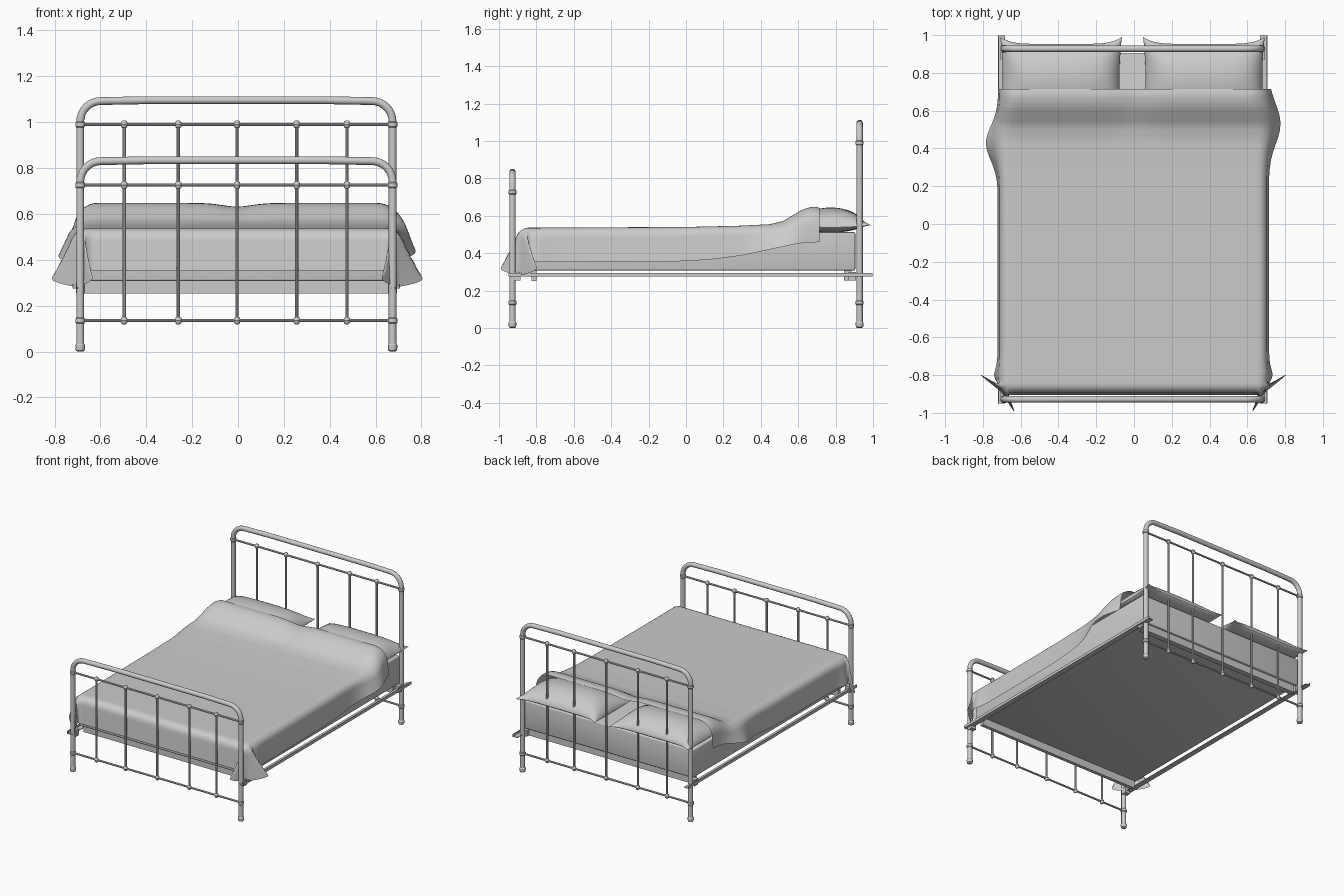
import bpy, bmesh
from math import sin, cos, pi, hypot, atan2, exp
from mathutils import Vector

if "Cube" in bpy.data.objects:
    bpy.data.objects.remove(bpy.data.objects["Cube"])

CX, HALF = -0.007, 0.681          # frame centre and post spacing


def finish(name, bm, smooth=True):
    me = bpy.data.meshes.new(name)
    bmesh.ops.recalc_face_normals(bm, faces=bm.faces)
    bm.to_mesh(me)
    bm.free()
    ob = bpy.data.objects.new(name, me)
    bpy.context.collection.objects.link(ob)
    if smooth:
        bpy.context.view_layer.objects.active = ob
        ob.select_set(True)
        bpy.ops.object.shade_smooth_by_angle()
        ob.select_set(False)
    return ob


def tube(name, pts, r, sides=16):
    """Sweep a ring along a path lying in an xz plane."""
    bm = bmesh.new()
    rings = []
    for i, p in enumerate(pts):
        p = Vector(p)
        a, b = Vector(pts[max(i - 1, 0)]), Vector(pts[min(i + 1, len(pts) - 1)])
        t = (b - a).normalized()
        side = Vector((0, 1, 0))
        up = t.cross(side)
        rings.append([bm.verts.new(p + r * (side * cos(2 * pi * k / sides) + up * sin(2 * pi * k / sides)))
                      for k in range(sides)])
    for A, B in zip(rings, rings[1:]):
        for k in range(sides):
            bm.faces.new((A[k], A[(k + 1) % sides], B[(k + 1) % sides], B[k]))
    bm.faces.new(rings[0])
    bm.faces.new(rings[-1])
    return finish(name, bm)


def lathe(name, loc, profile, sides=16):
    """Turned part from (radius, height) pairs."""
    bm = bmesh.new()
    rings = [[bm.verts.new((loc[0] + r * cos(2 * pi * k / sides), loc[1] + r * sin(2 * pi * k / sides), loc[2] + z))
              for k in range(sides)] for r, z in profile]
    for A, B in zip(rings, rings[1:]):
        for k in range(sides):
            bm.faces.new((A[k], A[(k + 1) % sides], B[(k + 1) % sides], B[k]))
    bm.faces.new(rings[0])
    bm.faces.new(rings[-1])
    return finish(name, bm)


def box(name, x, y, z, bevel=0):
    bm = bmesh.new()
    bmesh.ops.create_cube(bm, size=1)
    for v in bm.verts:
        for i, (lo, hi) in enumerate((x, y, z)):
            v.co[i] = lo if v.co[i] < 0 else hi
    if bevel:
        bmesh.ops.bevel(bm, geom=bm.edges[:], offset=bevel, segments=3, profile=0.5, affect='EDGES')
    return finish(name, bm)


def lerp(pts, t):
    """Smooth interpolation through (t, value) stations."""
    if t <= pts[0][0]:
        return pts[0][1]
    for (a, va), (b, vb) in zip(pts, pts[1:]):
        if t <= b:
            return va + (vb - va) * (t - a) / (b - a)
    return pts[-1][1]


# Headboard and footboard: bent tube, bars, spindles, knobs, collars, feet
FOOT = [(.012, 0), (.019, .004), (.021, .018), (.021, .028), (.016, .036)]
COLLAR = [(.016, -.014), (.021, -.008), (.021, .008), (.016, .014)]
KNOB = [(.005, -.018), (.012, -.012), (.016, 0), (.012, .012), (.005, .018)]
for label, y, top, bar in (("headboard", .928, 1.092, .99), ("footboard", -.928, .83, .726)):
    R = .09
    arc = [(HALF - R + R * cos(a * pi / 16), top - R + R * sin(a * pi / 16)) for a in range(9)]
    half = [(HALF, .01)] + arc + [(.38, top + .004)]
    path = [(CX + x, y, z) for x, z in half] + [(CX - x, y, z) for x, z in reversed(half)]
    tube(label + "_frame", path, .017)
    for z in (bar, .135):
        tube(label + "_crossbar", [(CX - HALF, y, z), (CX + HALF, y, z)], .007, 10)
    for x in (-.496, -.26, -.004, .256, .475):
        tube(label + "_spindle", [(x, y, .135), (x, y, bar)], .0075, 10)
        for z in (bar, .135):
            lathe(label + "_knob", (x, y, z), KNOB, 12)
    for s in (-1, 1):
        px = CX + s * HALF
        lathe(label + "_post_foot", (px, y, 0), FOOT)
        for z in (bar, .135):
            lathe(label + "_collar", (px, y, z), COLLAR)

# Angle-iron side rails with corner brackets, and cross slats
for s in (-1, 1):
    def span(a, b):
        return tuple(sorted((CX + s * a, CX + s * b)))
    box("side_rail_flange", span(.675, .714), (-.95, .998), (.274, .279))
    box("side_rail_web", span(.708, .714), (-.95, .998), (.274, .294))
    for y in (-.905, .89):
        box("rail_bracket", span(.66, .70), (y - .02, y + .02), (.255, .30))
box("front_slat", (-.675, .665), (-.825, -.80), (.252, .315))
box("back_slat", (-.675, .665), (.845, .885), (.255, .315))

# Mattress
box("mattress", (-.69, .678), (-.86, .905), (.308, .512), .008)

# Blanket: sheet draped over mattress and pillows, with folded foot corners
TOP = [(-.9, .536), (0, .54), (.3, .547), (.45, .555), (.52, .572), (.575, .605),
       (.62, .632), (.66, .645), (.69, .648), (.715, .642)]
HEM = [(-.9, .352), (0, .357), (.15, .368), (.3, .388), (.45, .42), (.6, .452), (.72, .46)]
L, BACK, ND, NX, NY = .845, .715, 14, 40, 64


def drape(i, j):
    # i: across (ND drop cells each side), j: along (ND drop cells at the foot)
    fa = max(0, ND - i, i - ND - NX) / ND
    fb = max(0, ND - j) / ND
    y = -L + (BACK + L) * max(0, j - ND) / NY
    lift = max(0, min(1, (y - .45) / .2))
    r = .05 + .05 * lift
    W = .708 - r
    s = -1 if i < ND + NX / 2 else 1
    x = W * (2 * min(max(i - ND, 0), NX) / NX - 1)
    top = lerp(TOP, y) - .016 * lift * exp(-(x / .09) ** 2)
    f = max(fa, fb)
    if f == 0:
        return x + CX / 2, y, top
    th = atan2(fb, fa)
    d = top - lerp(HEM, y) + .57 * r
    m, arc = f * d, r * pi / 2
    h = r * sin(min(m / r, pi / 2)) + .08 * max(0, m - arc)
    z = top - (r * (1 - cos(m / r)) if m < arc else r + m - arc)
    z -= .07 * f * f * sin(2 * th) ** 2
    c, n = fa / hypot(fa, fb), fb / hypot(fa, fb)
    x, y0 = x + s * h * c, y
    y -= h * n
    # corner flares and soft swells along the sides
    lobe = sin(4 * th) ** 2 * f ** 1.5
    if fb > 0 and fa > 0:
        if th < pi / 4:
            x += s * .095 * lobe
            y += .07 * lobe
        else:
            y -= .09 * lobe
            x -= s * .05 * lobe
    elif fa > 0:
        c0, w = (.43, .13) if s < 0 else (.53, .15)
        x += s * f * (.065 * exp(-((y0 - c0) / w) ** 2) + .03 * exp(-((y0 + L) / .08) ** 2) * (1 - exp(-((y0 + L) / .03) ** 2)))
    return x + CX / 2, y, z


bm = bmesh.new()
grid = [[bm.verts.new(drape(i, j)) for j in range(ND + NY + 1)] for i in range(2 * ND + NX + 1)]
for A, B in zip(grid, grid[1:]):
    for j in range(ND + NY):
        bm.faces.new((A[j], B[j], B[j + 1], A[j + 1]))
blanket = finish("blanket", bm, False)
for p in blanket.data.polygons:
    p.use_smooth = True

# Pillows: two puffed sheets joined at the seam, corners pulled out
for name, px in (("left_pillow", -.386), ("right_pillow", .370)):
    bm = bmesh.new()
    N = 28
    for up in (1, -1):
        vs = []
        for i in range(N + 1):
            for j in range(N + 1):
                u, v = sin((i / N - .5) * pi), sin((j / N - .5) * pi)
                puff = ((1 - u ** 4) * (1 - v ** 2)) ** .6
                wrinkle = 1 + .05 * sin(9 * u + 3 * v) * u * u
                x = px + .322 * u * (1 - .04 * (1 - v * v))
                y = .775 + .215 * v * (1 - .17 * (1 - u ** 6))
                z = .538 + .012 * v * v + (.106 * puff * wrinkle if up > 0 else -.028 * puff)
                vs.append(bm.verts.new((x, y, z)))
        for i in range(N):
            for j in range(N):
                k = i * (N + 1) + j
                bm.faces.new((vs[k], vs[k + 1], vs[k + N + 2], vs[k + N + 1]))
    bmesh.ops.remove_doubles(bm, verts=bm.verts[:], dist=1e-5)
    finish(name, bm)
